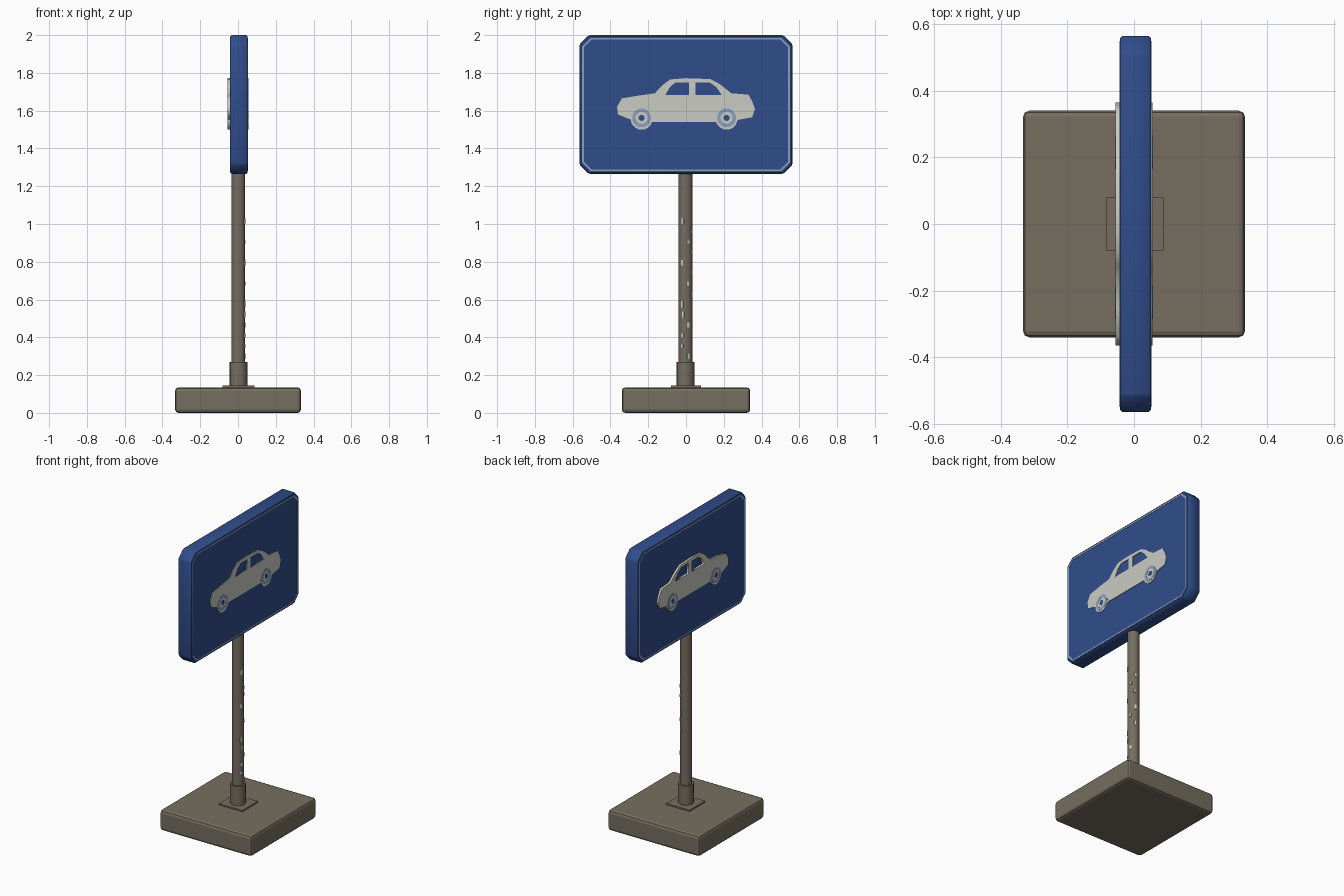
import bpy, bmesh, math, random
from mathutils import Matrix

if "Cube" in bpy.data.objects:
    bpy.data.objects.remove(bpy.data.objects["Cube"])
random.seed(4)


def material(name, rgb):
    m = bpy.data.materials.new(name)
    m.use_nodes = True
    m.diffuse_color = (*rgb, 1)
    bsdf = next(n for n in m.node_tree.nodes if n.type == 'BSDF_PRINCIPLED')
    bsdf.inputs["Base Color"].default_value = (*rgb, 1)
    return m


BLUE = material("sign blue", (0.03, 0.073, 0.26))
WHITE = material("off white", (0.6, 0.6, 0.55))
PALE = material("pale blue", (0.25, 0.35, 0.53))
STONE = material("grey brown", (0.18, 0.157, 0.117))


def add_object(name, bm, mat):
    bmesh.ops.recalc_face_normals(bm, faces=bm.faces[:])
    mesh = bpy.data.meshes.new(name)
    bm.to_mesh(mesh)
    bm.free()
    mesh.materials.append(mat)
    obj = bpy.data.objects.new(name, mesh)
    bpy.context.collection.objects.link(obj)
    return obj


def bevel(obj, width, segments=1):
    mod = obj.modifiers.new("bevel", 'BEVEL')
    mod.width, mod.segments, mod.limit_method = width, segments, 'ANGLE'
    return obj


def sheet(name, loops, x0, x1, mat):
    """Flat shape of (y, z) loops, inner loops are holes, thick from x0 to x1."""
    curve = bpy.data.curves.new(name, 'CURVE')
    curve.dimensions, curve.fill_mode = '2D', 'BOTH'
    curve.extrude = (x1 - x0) / 2
    for loop in loops:
        spline = curve.splines.new('POLY')
        spline.points.add(len(loop) - 1)
        for point, (y, z) in zip(spline.points, loop):
            point.co = (y, z, 0, 1)
        spline.use_cyclic_u = True
    temp = bpy.data.objects.new("temp", curve)
    mesh = bpy.data.meshes.new_from_object(temp)
    bm = bmesh.new()
    bm.from_mesh(mesh)
    bpy.data.objects.remove(temp)
    bpy.data.curves.remove(curve)
    bpy.data.meshes.remove(mesh)
    bmesh.ops.remove_doubles(bm, verts=bm.verts[:], dist=1e-5)
    turn = Matrix(((0, 0, 1, (x0 + x1) / 2), (1, 0, 0, 0), (0, 1, 0, 0), (0, 0, 0, 1)))
    bm.transform(turn)
    return add_object(name, bm, mat)


def box(name, size, center, mat, rotation=Matrix()):
    bm = bmesh.new()
    bmesh.ops.create_cube(bm, size=1)
    bm.transform(Matrix.Translation(center) @ rotation @ Matrix.Diagonal((*size, 1)))
    return add_object(name, bm, mat)


def tube(name, radius, z0, z1, mat, sides):
    bm = bmesh.new()
    bmesh.ops.create_cone(bm, cap_ends=True, segments=sides, radius1=radius,
                          radius2=radius, depth=z1 - z0)
    bm.transform(Matrix.Translation((0.002, -0.003, (z0 + z1) / 2)))
    obj = add_object(name, bm, mat)
    for f in obj.data.polygons:
        f.use_smooth = len(f.vertices) == 4
    return obj


def cut_rect(y, z0, z1, c):
    return [(-y + c, z0), (y - c, z0), (y, z0 + c), (y, z1 - c),
            (y - c, z1), (-y + c, z1), (-y, z1 - c), (-y, z0 + c)]


def circle(y, z, r, n=20):
    return [(y + r * math.cos(math.tau * i / n), z + r * math.sin(math.tau * i / n))
            for i in range(n)]


# Base block, foot plate, sleeve and pole
bevel(box("base", (0.666, 0.68, 0.135), (0, 0, 0.0675), STONE), 0.018, 2)
box("foot_plate", (0.17, 0.16, 0.012), (0.003, 0, 0.138), STONE)
tube("sleeve", 0.047, 0.13, 0.27, STONE, 16)
tube("pole", 0.037, 0.25, 1.3, STONE, 10)

# Worn chips on the pole
for i in range(14):
    angle = random.choice((0.45, -0.4, 1.1)) + random.uniform(-0.1, 0.1)
    z = 0.3 + i * 0.055
    spot = (0.002 + 0.036 * math.cos(angle), -0.003 + 0.036 * math.sin(angle), z)
    box("pole_chip", (0.006, 0.012, random.uniform(0.015, 0.035)), spot, WHITE,
        Matrix.Rotation(angle, 4, 'Z'))

# Sign board with a thin worn rim line on each face
bevel(sheet("sign_board", [cut_rect(0.565, 1.265, 2.0, 0.05)], -0.042, 0.051, BLUE), 0.008)
rim = [cut_rect(0.55, 1.28, 1.985, 0.045), cut_rect(0.541, 1.289, 1.976, 0.042)]
sheet("rim_lines", rim, -0.0435, 0.0525, PALE)

# Car silhouette with window openings, showing on both faces
body = [(-0.365, 1.62), (-0.34, 1.665), (-0.25, 1.68), (-0.165, 1.692), (-0.125, 1.735),
        (-0.085, 1.765), (0.0, 1.772), (0.13, 1.767), (0.18, 1.74), (0.24, 1.692),
        (0.33, 1.685), (0.35, 1.65), (0.365, 1.61), (0.35, 1.565), (0.27, 1.55),
        (0.16, 1.54), (-0.17, 1.54), (-0.3, 1.555), (-0.36, 1.58)]
front_window = [(-0.11, 1.682), (-0.085, 1.725), (-0.055, 1.75), (0.015, 1.75), (0.015, 1.682)]
rear_window = [(0.05, 1.682), (0.05, 1.75), (0.125, 1.75), (0.16, 1.725), (0.19, 1.682)]
sheet("car_body", [body, front_window, rear_window], -0.055, 0.055, WHITE)
for name, y in (("front", -0.235), ("rear", 0.215)):
    sheet(name + "_wheel", [circle(y, 1.557, 0.058)], -0.0555, 0.0555, WHITE)
    sheet(name + "_wheel_ring", [circle(y, 1.562, 0.05), circle(y, 1.562, 0.032)],
          -0.0565, 0.0565, PALE)
    sheet(name + "_hub", [circle(y, 1.562, 0.016)], -0.0565, 0.0565, BLUE)
